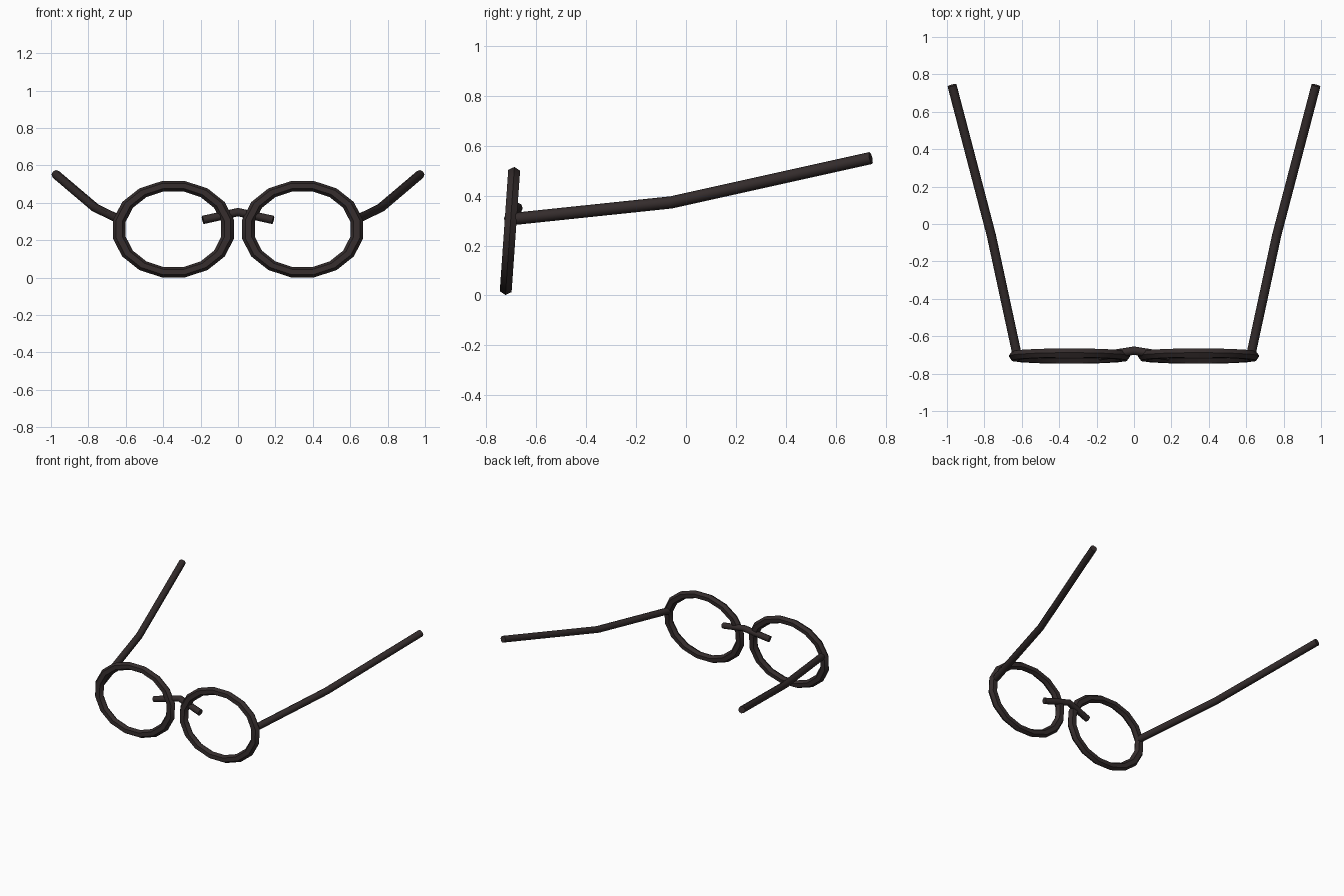
import bpy
import math
from mathutils import Matrix

if "Cube" in bpy.data.objects:
    bpy.data.objects.remove(bpy.data.objects["Cube"])

frame_mat = bpy.data.materials.new("dark_brown")
frame_mat.diffuse_color = (0.034, 0.025, 0.025, 1)
frame_mat.use_nodes = True
frame_mat.node_tree.nodes["Principled BSDF"].inputs["Base Color"].default_value = frame_mat.diffuse_color


def finish(obj):
    obj.data.materials.clear()
    obj.data.materials.append(frame_mat)
    bpy.ops.object.select_all(action='DESELECT')
    obj.select_set(True)
    bpy.context.view_layer.objects.active = obj
    if obj.type == 'CURVE':
        bpy.ops.object.convert(target='MESH')
        obj = bpy.context.view_layer.objects.active
    bpy.ops.object.shade_smooth_by_angle(angle=math.radians(50))


def rod(name, points, radius):
    """Capped eight-sided rod along straight segments."""
    curve = bpy.data.curves.new(name, 'CURVE')
    curve.dimensions = '3D'
    curve.bevel_depth = radius
    curve.bevel_resolution = 2
    curve.use_fill_caps = True
    spline = curve.splines.new('POLY')
    spline.points.add(len(points) - 1)
    for p, co in zip(spline.points, points):
        p.co = (*co, 1)
    obj = bpy.data.objects.new(name, curve)
    bpy.context.collection.objects.link(obj)
    finish(obj)


for side, s in (("left", -1), ("right", 1)):
    # Oval lens rim: low-poly ring, widened and leaning slightly back
    bpy.ops.mesh.primitive_torus_add(major_segments=16, minor_segments=6,
                                     major_radius=0.235, minor_radius=0.0275)
    rim = bpy.context.object
    rim.name = side + "_rim"
    rim.data.transform(Matrix.Translation((s * 0.345, -0.706, 0.2585))
                       @ Matrix.Rotation(math.radians(86), 4, 'X')
                       @ Matrix.Diagonal((1.255, 1, 1, 1))
                       @ Matrix.Rotation(math.pi / 16, 4, 'Z'))
    finish(rim)

    # Temple arm with a bend halfway
    rod(side + "_temple",
        [(s * 0.627, -0.69, 0.307), (s * 0.763, -0.06, 0.373),
         (s * 0.973, 0.741, 0.551)], 0.0245)

# Nose bridge reaching past the inner edges of the rims
rod("nose_bridge",
    [(-0.188, -0.708, 0.308), (0, -0.677, 0.35), (0.188, -0.708, 0.308)], 0.0225)
